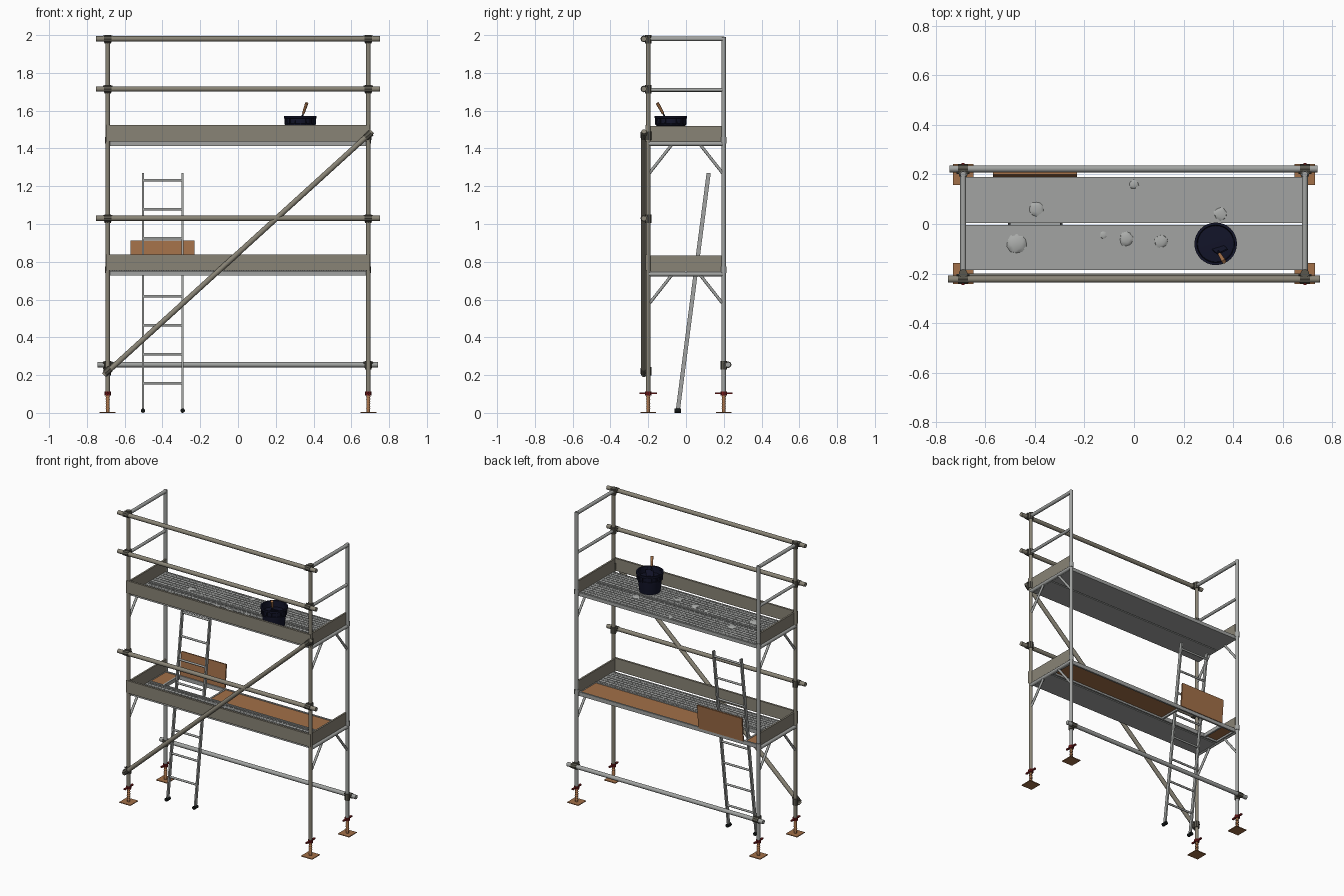
import bpy, bmesh, math, random
from mathutils import Vector, Matrix

if "Cube" in bpy.data.objects:
    bpy.data.objects.remove(bpy.data.objects["Cube"])

random.seed(4)


def mat(name, r, g, b):
    m = bpy.data.materials.new(name)
    m.diffuse_color = (r, g, b, 1)
    m.use_nodes = True
    m.node_tree.nodes["Principled BSDF"].inputs["Base Color"].default_value = m.diffuse_color
    return m


ALU = mat("aluminium", 0.36, 0.37, 0.36)
STEEL = mat("warm_steel", 0.25, 0.23, 0.18)
DARK = mat("dark_clamp_steel", 0.10, 0.095, 0.075)
WOOD = mat("plywood_brown", 0.36, 0.16, 0.065)
RED = mat("red_nut", 0.20, 0.012, 0.012)
NAVY = mat("navy_plastic", 0.006, 0.007, 0.022)
BLACK = mat("black_rubber", 0.006, 0.008, 0.008)
MORTAR = mat("mortar_grey", 0.40, 0.41, 0.40)


def finish(name, bm, m, smooth=False):
    me = bpy.data.meshes.new(name)
    bmesh.ops.recalc_face_normals(bm, faces=bm.faces)
    bm.to_mesh(me)
    bm.free()
    ob = bpy.data.objects.new(name, me)
    bpy.context.collection.objects.link(ob)
    me.materials.append(m)
    if smooth:
        bpy.ops.object.select_all(action='DESELECT')
        ob.select_set(True)
        bpy.context.view_layer.objects.active = ob
        bpy.ops.object.shade_smooth_by_angle(angle=math.radians(40))
    return ob


def add_box(bm, lo, hi):
    lo, hi = Vector(lo), Vector(hi)
    s = hi - lo
    bmesh.ops.create_cube(bm, size=1, matrix=Matrix.Translation((lo + hi) / 2) @ Matrix.Diagonal((*s, 1)))


def box(name, lo, hi, m):
    bm = bmesh.new()
    add_box(bm, lo, hi)
    return finish(name, bm, m)


def tube(name, a, b, r, m, n=16, r2=None):
    a, b = Vector(a), Vector(b)
    d = b - a
    M = Matrix.Translation((a + b) / 2) @ d.to_track_quat('Z', 'Y').to_matrix().to_4x4()
    bm = bmesh.new()
    bmesh.ops.create_cone(bm, cap_ends=True, segments=n, radius1=r, radius2=r if r2 is None else r2,
                          depth=d.length, matrix=M)
    return finish(name, bm, m, True)


def lathe(name, profile, centre, m, n=32):
    bm = bmesh.new()
    rings = [[bm.verts.new((centre[0] + r * math.cos(t * math.tau / n), centre[1] + r * math.sin(t * math.tau / n), z))
              for t in range(n)] for r, z in profile]
    for p, q in zip(rings, rings[1:]):
        for i in range(n):
            bm.faces.new((p[i], p[(i + 1) % n], q[(i + 1) % n], q[i]))
    bm.faces.new(rings[0])
    bm.faces.new(rings[-1])
    return finish(name, bm, m, True)


PX, PY, RY = 0.69, 0.20, 0.223
DECKS = (0.755, 1.44)


def clamp(x, side, z, direction=(1, 0, 0)):
    # sleeve on the post, sleeve on the rail, and bolts
    d = Vector(direction).normalized() * 0.02
    c = Vector((x, side * RY, z))
    tube("clamp_post_sleeve", (x, side * PY, z - 0.024), (x, side * PY, z + 0.02), 0.018, DARK, 8)
    tube("clamp_rail_sleeve", c - d, c + d, 0.018, DARK, 8)
    tube("clamp_bolt", (x - 0.026, side * 0.206, z + 0.012), (x + 0.026, side * 0.206, z + 0.012), 0.005, DARK, 6)


# posts and adjustable feet
for sx in (-1, 1):
    for sy in (-1, 1):
        x, y = sx * PX, sy * PY
        tube("post", (x, y, 0.105), (x, y, 1.99), 0.012, STEEL if sy < 0 else ALU)
        box("base_plate", (x - 0.042, y - 0.042, 0), (x + 0.042, y + 0.042, 0.005), WOOD)
        tube("jack_screw", (x, y, 0.004), (x, y, 0.11), 0.009, WOOD, 12)
        for i in range(6):
            z = 0.02 + i * 0.013
            tube("jack_thread", (x, y, z), (x, y, z + 0.006), 0.012, WOOD, 12, 0.009)
        tube("jack_nut", (x, y, 0.092), (x, y, 0.112), 0.017, RED, 8)
        box("jack_nut_wing", (x - 0.006, y - 0.046, 0.099), (x + 0.006, y + 0.046, 0.108), RED)

# end frames: cross rails and corner braces
for sx in (-1, 1):
    x = sx * PX
    for z, r in ((1.98, 0.012), (1.71, 0.010), (1.425, 0.012), (0.735, 0.012)):
        tube("end_cross_rail", (x, -PY, z), (x, PY, z), r, ALU)
    for z in (1.42, 0.73):
        for sy in (-1, 1):
            tube("end_brace", (x, sy * 0.197, z - 0.155), (x, sy * 0.075, z), 0.008, ALU, 12)

# long rails and diagonal
for z in (1.03, 1.715, 1.98):
    tube("front_rail", (-0.752, -RY, z), (0.752, -RY, z), 0.014, STEEL)
    for sx in (-1, 1):
        clamp(sx * PX, -1, z)
tube("back_rail", (-0.745, RY, 0.255), (0.742, RY, 0.255), 0.014, ALU)
for sx in (-1, 1):
    clamp(sx * PX, 1, 0.255)
diag = (1.42, 0, 1.29)
tube("diagonal_brace", (-0.71, -RY, 0.20), (0.71, -RY, 1.49), 0.014, STEEL)
clamp(-PX, -1, 0.222, diag)
clamp(PX, -1, 1.47, diag)


def metal_plank(y0, y1, top):
    # plank with rows of raised grip studs
    bm = bmesh.new()
    add_box(bm, (-0.685, y0, top - 0.027), (0.685, y1, top - 0.003))
    for j in range(7):
        y = y0 + (j + 0.5) * (y1 - y0) / 7
        for i in range(54):
            x = -0.66 + i * 1.32 / 53
            add_box(bm, (x - 0.008, y - 0.005, top - 0.004), (x + 0.008, y + 0.005, top))
    finish("metal_plank", bm, ALU)


metal_plank(-0.186, -0.004, DECKS[0])
metal_plank(-0.186, -0.004, DECKS[1])
metal_plank(0.004, 0.190, DECKS[1])

# hatch plank: metal frame, plywood panels either side of the opening
t = DECKS[0]
for y in (0.004, 0.178):
    box("hatch_plank_side", (-0.685, y, t - 0.027), (0.685, y + 0.012, t), ALU)
for x in (-0.685, -0.582, -0.23, 0.673):
    box("hatch_plank_crossbar", (x, 0.016, t - 0.027), (x + 0.012, 0.178, t - 0.002), ALU)
box("hatch_plank_panel", (-0.218, 0.016, t - 0.014), (0.673, 0.178, t - 0.004), WOOD)
box("hatch_plank_panel_short", (-0.673, 0.016, t - 0.014), (-0.582, 0.178, t - 0.004), WOOD)
lid = box("hatch_lid", (-0.57, -0.005, 0), (-0.23, 0.005, 0.163), WOOD)
lid.location = (0, 0.19, t - 0.004)
lid.rotation_euler = (math.radians(-5), 0, 0)

# toe boards on the front and both ends
for t in DECKS:
    box("front_toe_board", (-0.70, -0.214, t - 0.002), (0.70, -0.200, t + 0.083), STEEL)
    for sx in (-1, 1):
        x = sx * 0.684
        box("end_toe_board", (x - 0.006, -0.20, t - 0.006), (x + 0.006, 0.195, t + 0.079), STEEL)
        tube("toe_board_clip", (sx * PX, PY, t - 0.015), (sx * PX, PY, t + 0.02), 0.015, ALU, 12)

# ladder leaning through the hatch
def lean(z):
    return -0.045 + z * 0.165 / 1.27


LX = (-0.503, -0.293)
for x in LX:
    bm = bmesh.new()
    add_box(bm, (x - 0.005, -0.011, 0.01), (x + 0.005, 0.011, 1.27))
    for v in bm.verts:
        v.co.y += lean(v.co.z)
    finish("ladder_stile", bm, ALU)
    tube("ladder_foot", (x, -0.062, 0.012), (x, -0.026, 0.012), 0.012, BLACK, 10)
for i in range(8):
    z = 0.157 + i * 0.1535
    tube("ladder_rung", (LX[0], lean(z), z), (LX[1], lean(z), z), 0.007, ALU, 10)

# bucket with rim and ribs
B = (0.33, -0.08)
z = DECKS[1]
lathe("bucket", [(0.066, z), (0.076, z + 0.09), (0.077, z + 0.118), (0.086, z + 0.12), (0.086, z + 0.133),
                 (0.076, z + 0.133), (0.073, z + 0.09), (0.063, z + 0.006)], B, NAVY)
lathe("bucket_band", [(0.075, z + 0.082), (0.081, z + 0.083), (0.081, z + 0.09), (0.075, z + 0.091)], B, NAVY)
bm = bmesh.new()
for i in range(16):
    n0 = len(bm.verts)
    add_box(bm, (0.074, -0.0025, z + 0.086), (0.083, 0.0025, z + 0.122))
    bm.verts.ensure_lookup_table()
    bmesh.ops.rotate(bm, verts=bm.verts[n0:], cent=(0, 0, 0), matrix=Matrix.Rotation(i * math.tau / 16, 3, 'Z'))
bmesh.ops.translate(bm, verts=bm.verts, vec=(B[0], B[1], 0))
finish("bucket_ribs", bm, NAVY)
tube("bucket_mortar", (*B, z + 0.006), (*B, z + 0.03), 0.064, MORTAR, 32, 0.066)

# trowel standing in the bucket
blade = box("trowel_blade", (-0.024, -0.003, -0.05), (0.024, 0.003, 0.05), NAVY)
blade.location = (0.338, -0.095, z + 0.085)
blade.rotation_euler = (math.radians(28), math.radians(14), math.radians(25))
tube("trowel_neck", (0.340, -0.11, z + 0.125), (0.348, -0.125, z + 0.152), 0.004, NAVY, 8)
tube("trowel_handle", (0.346, -0.122, z + 0.146), (0.364, -0.152, z + 0.20), 0.007, WOOD, 10, 0.009)

# mortar splats on the top deck
for x, y, r in ((-0.395, 0.062, 0.03), (0.0, 0.16, 0.02), (0.35, 0.04, 0.028), (-0.475, -0.08, 0.04),
                (-0.125, -0.045, 0.015), (-0.03, -0.06, 0.03), (0.11, -0.07, 0.028)):
    bm = bmesh.new()
    bmesh.ops.create_icosphere(bm, subdivisions=2, radius=r)
    for v in bm.verts:
        v.co *= random.uniform(0.85, 1.08)
        v.co = (v.co.x + x, v.co.y + y, max(v.co.z, 0) * 0.25 + z - 0.002)
    finish("mortar_splat", bm, MORTAR, True)
